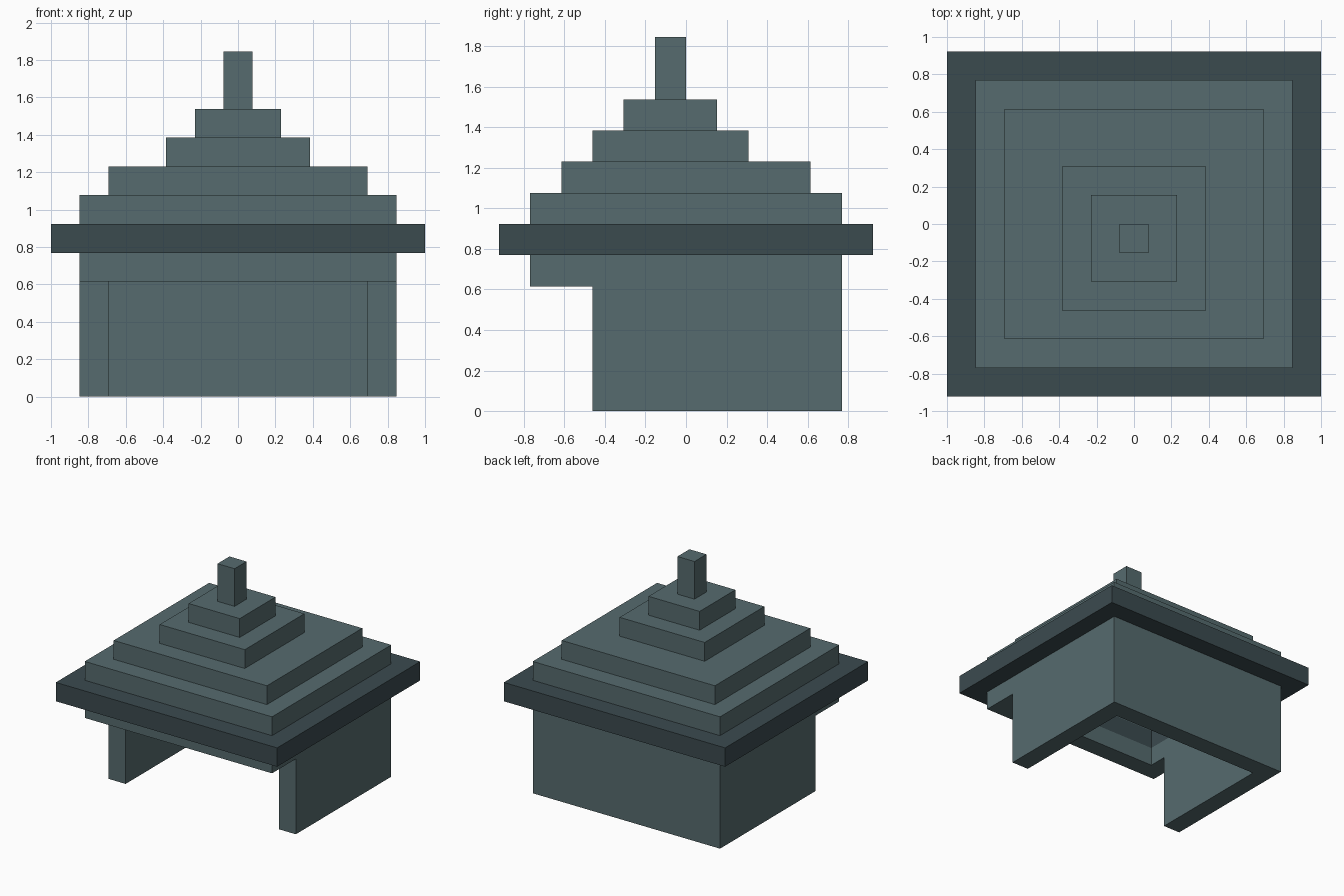
import bpy
import bmesh

cube = bpy.data.objects.get("Cube")
if cube:
    bpy.data.objects.remove(cube, do_unlink=True)

U = 2 / 13  # one block


def material(name, color):
    mat = bpy.data.materials.new(name)
    mat.use_nodes = True
    mat.diffuse_color = color
    mat.node_tree.nodes["Principled BSDF"].inputs["Base Color"].default_value = color
    return mat


stone = material("grey teal stone", (0.093, 0.147, 0.156, 1))
slate = material("dark slate", (0.044, 0.069, 0.078, 1))


def finish(name, bm, mat):
    bmesh.ops.recalc_face_normals(bm, faces=bm.faces)
    mesh = bpy.data.meshes.new(name)
    bm.to_mesh(mesh)
    bm.free()
    mesh.materials.append(mat)
    obj = bpy.data.objects.new(name, mesh)
    bpy.context.collection.objects.link(obj)
    return obj


def prism(name, outline, z0, z1, mat):
    """Extrude a plan outline, given in blocks, from z0 up to z1."""
    bm = bmesh.new()
    face = bm.faces.new([bm.verts.new((x * U, y * U, z0 * U)) for x, y in outline])
    top = bmesh.ops.extrude_face_region(bm, geom=[face])["geom"]
    verts = [v for v in top if isinstance(v, bmesh.types.BMVert)]
    bmesh.ops.translate(bm, verts=verts, vec=(0, 0, (z1 - z0) * U))
    return finish(name, bm, mat)


def rect(hx, y0, y1):
    return [(-hx, y0), (hx, y0), (hx, y1), (-hx, y1)]


def ring(name, outer, inner, z0, z1, mat):
    """Rectangular frame, open in the middle."""
    bm = bmesh.new()
    loops = [[bm.verts.new((x * U, y * U, z * U)) for x, y in loop]
             for loop, z in ((outer, z0), (outer, z1), (inner, z1), (inner, z0))]
    for k in range(4):
        a, b = loops[k], loops[(k + 1) % 4]
        for i in range(4):
            j = (i + 1) % 4
            bm.faces.new((a[i], a[j], b[j], b[i]))
    return finish(name, bm, mat)


# Walls: U-shaped plan, open at the front
half = [(5.5, 5), (5.5, -3), (4.5, -3), (4.5, 4)]
prism("walls", half + [(-x, y) for x, y in reversed(half)], 0, 4, stone)

# Hollow frames around the room: lintel, eaves and lowest roof step
room = rect(4.5, -4, 4)
ring("lintel_frame", rect(5.5, -5, 5), room, 4, 5, stone)
ring("eaves", rect(6.5, -6, 6), room, 5, 6, slate)
ring("roof_step_lower", rect(5.5, -5, 5), room, 6, 7, stone)

# Solid roof steps and finial
prism("roof_step_ceiling", rect(4.5, -4, 4), 7, 8, stone)
prism("roof_step_middle", rect(2.5, -3, 2), 8, 9, stone)
prism("roof_step_upper", rect(1.5, -2, 1), 9, 10, stone)
prism("finial", rect(0.5, -1, 0), 10, 12, stone)
